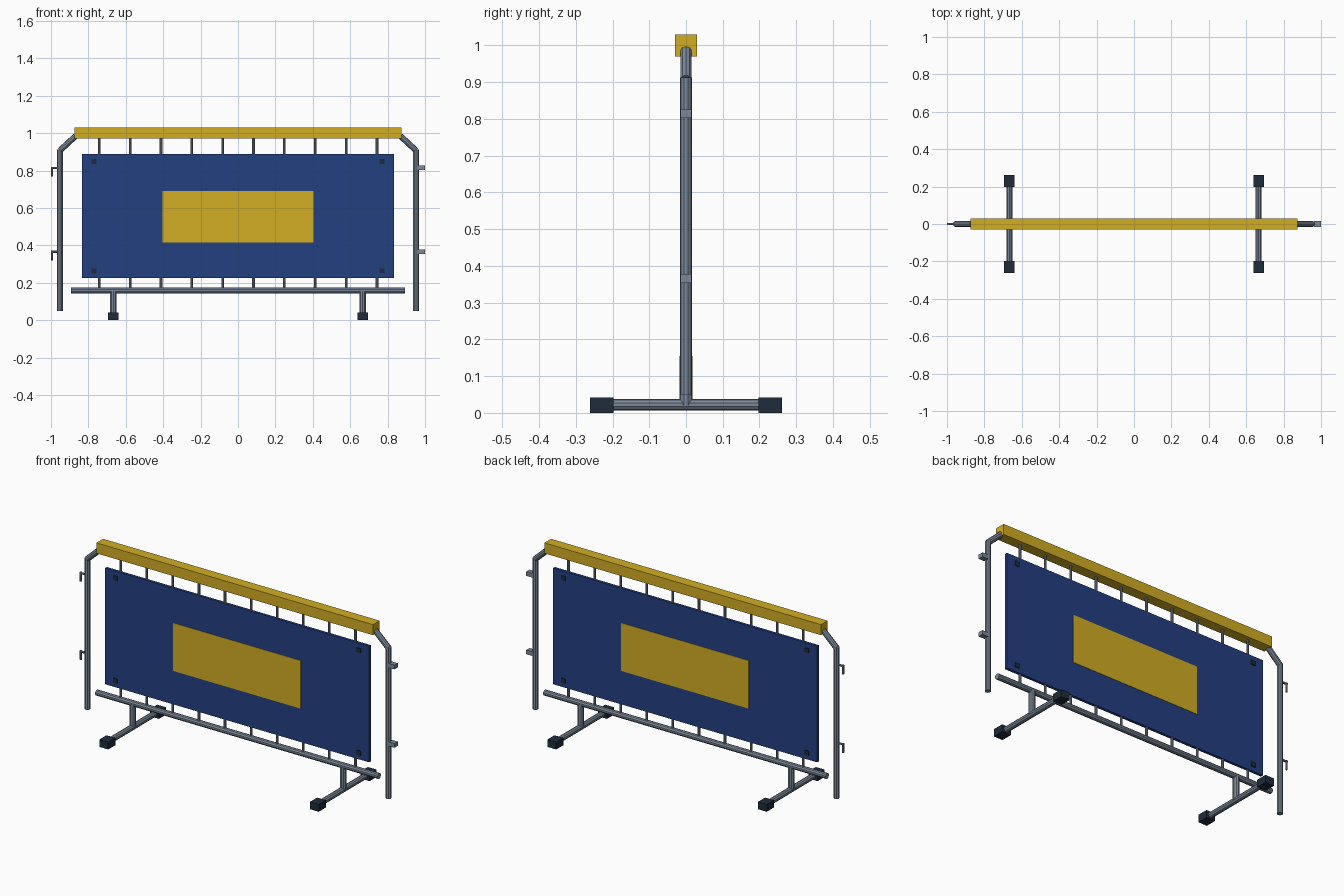
import bpy
from mathutils import Vector

default = bpy.data.objects.get("Cube")
if default:
    bpy.data.objects.remove(default, do_unlink=True)


def material(name, rgb):
    mat = bpy.data.materials.new(name)
    mat.use_nodes = True
    color = (*rgb, 1)
    mat.diffuse_color = color
    mat.node_tree.nodes["Principled BSDF"].inputs["Base Color"].default_value = color
    return mat


steel = material("galvanised_steel", (0.20, 0.25, 0.32))
blue = material("panel_blue", (0.017, 0.050, 0.22))
yellow = material("safety_yellow", (0.64, 0.42, 0.017))
rubber = material("dark_rubber", (0.014, 0.025, 0.043))


def finish(name, mat):
    obj = bpy.context.object
    obj.name = name
    obj.data.materials.append(mat)
    return obj


def box(name, center, size, mat):
    bpy.ops.mesh.primitive_cube_add(size=1, location=center)
    obj = bpy.context.object
    obj.scale = size
    bpy.ops.object.transform_apply(location=False, rotation=False, scale=True)
    return finish(name, mat)


def tube(name, start, end, radius, sides=10):
    a, b = Vector(start), Vector(end)
    bpy.ops.mesh.primitive_cylinder_add(
        vertices=sides, radius=radius, depth=(b - a).length, location=(a + b) / 2)
    obj = bpy.context.object
    obj.rotation_euler = (b - a).to_track_quat("Z", "Y").to_euler()
    return finish(name, steel)


R = 0.016
POST_X = 0.952
RAIL_Z = 0.158
COUPLING_HEIGHTS = {"upper": 0.814, "lower": 0.366}

# Rails and vertical infill bars
box("top_cover", (0, 0, 1.0), (1.75, 0.06, 0.06), yellow)
tube("bottom_rail", (-0.893, 0, RAIL_Z), (0.893, 0, RAIL_Z), R)
for i in range(10):
    x = -0.742 + i * 0.165
    tube(f"infill_bar_{i + 1}", (x, 0, RAIL_Z), (x, 0, 0.98), 0.007, 8)

# End posts, angled corners and feet on both sides
for side, s in (("left", 1), ("right", -1)):
    tube(f"{side}_post", (s * POST_X, 0, 0.05), (s * POST_X, 0, 0.912), R)
    tube(f"{side}_corner_tube", (s * POST_X, 0, 0.907), (s * 0.868, 0, 0.985), R)
    foot_x = s * 0.666
    tube(f"{side}_leg", (foot_x, 0, 0.022), (foot_x, 0, 0.155), 0.018)
    tube(f"{side}_foot_tube", (foot_x, -0.22, 0.022), (foot_x, 0.22, 0.022), R)
    for end, e in (("front", -1), ("back", 1)):
        box(f"{side}_{end}_foot_pad", (foot_x, e * 0.229, 0.021),
            (0.056, 0.064, 0.042), rubber)

# Couplings: sockets on one post, hooks on the other
for level, z in COUPLING_HEIGHTS.items():
    box(f"{level}_socket", (0.981, 0, z), (0.038, 0.03, 0.024), steel)
    tube(f"{level}_hook_arm", (-POST_X, 0, z), (-0.999, 0, z), 0.006, 8)
    tube(f"{level}_hook_tip", (-0.994, 0, z + 0.006), (-0.994, 0, z - 0.047), 0.006, 8)

# Sign panel with a plate and corner fixings on both faces
HALF = 0.008
box("panel", (0, 0, 0.556), (1.67, 2 * HALF, 0.664), blue)
for face, f in (("front", -1), ("back", 1)):
    box(f"{face}_plate", (0, f * HALF, 0.553), (0.806, 0.004, 0.274), yellow)
    for x in (-0.77, 0.77):
        for z in (0.262, 0.848):
            box(f"{face}_panel_fixing", (x, f * HALF, z), (0.026, 0.01, 0.026), rubber)
